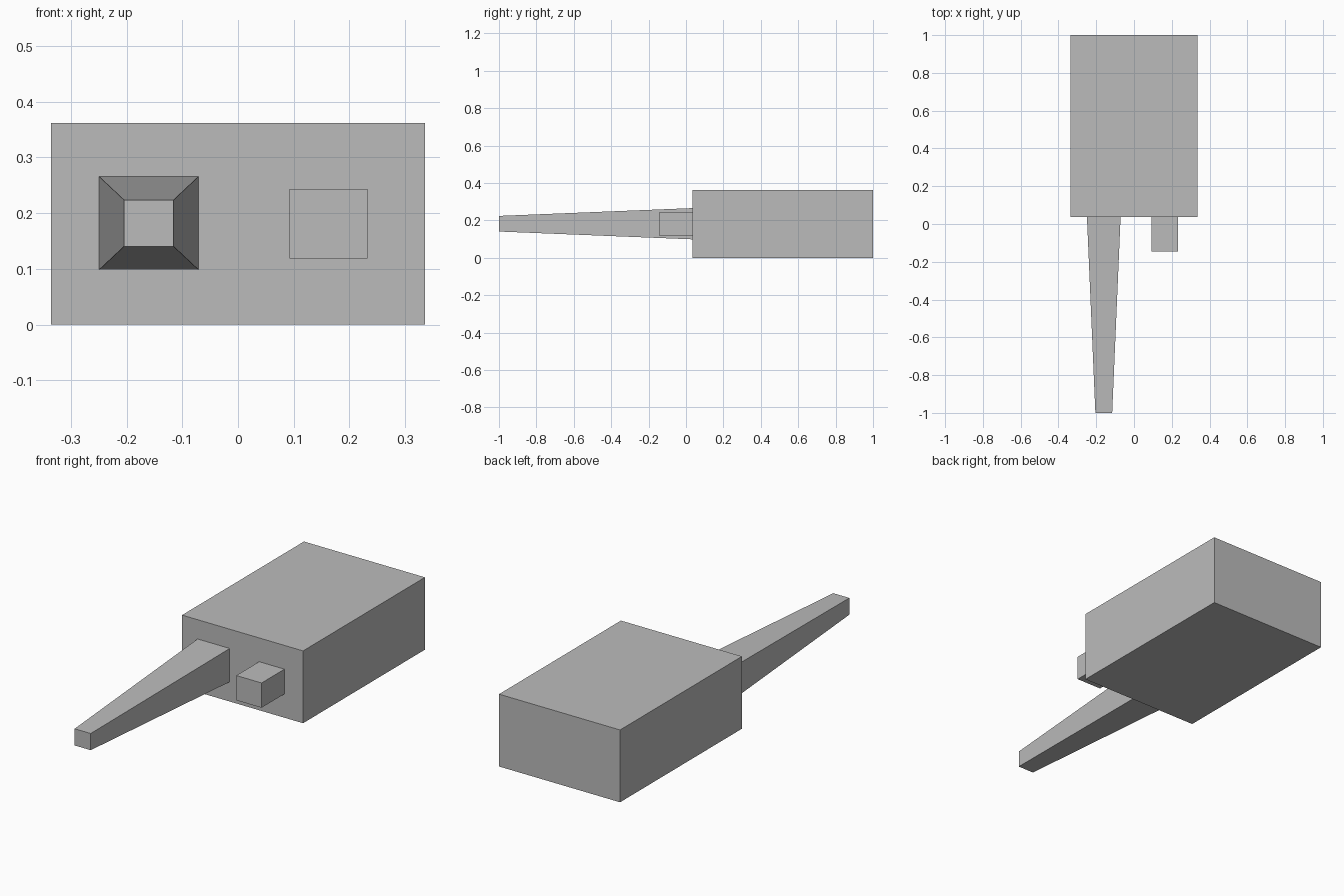
import bpy
import bmesh
from mathutils import Vector

default = bpy.data.objects.get("Cube")
if default:
    bpy.data.objects.remove(default, do_unlink=True)

# One plain grey for every part
GREY = (0.5, 0.5, 0.5, 1)
grey = bpy.data.materials.new("plain_grey")
grey.use_nodes = True
grey.diffuse_color = GREY
for node in grey.node_tree.nodes:
    if node.type == 'BSDF_PRINCIPLED':
        node.inputs["Base Color"].default_value = GREY


def block(name, centre, size, front_scale=1.0):
    """Flat-sided box whose front (-y) end is scaled about its axis."""
    bm = bmesh.new()
    bmesh.ops.create_cube(bm, size=1)
    for v in bm.verts:
        s = front_scale if v.co.y < 0 else 1.0
        v.co = Vector((v.co.x * size[0] * s, v.co.y * size[1], v.co.z * size[2] * s))
    mesh = bpy.data.meshes.new(name)
    bm.to_mesh(mesh)
    bm.free()
    mesh.materials.append(grey)
    obj = bpy.data.objects.new(name, mesh)
    obj.location = centre
    bpy.context.collection.objects.link(obj)
    return obj


# Main housing
block("body", (0, 0.518, 0.181), (0.67, 0.964, 0.362))
# Long prong narrowing to half size at its tip
block("tapered_prong", (-0.16, -0.482, 0.182), (0.178, 1.036, 0.167), 0.5)
# Short square stub beside the prong
block("short_stub", (0.162, -0.0545, 0.181), (0.14, 0.181, 0.124))
